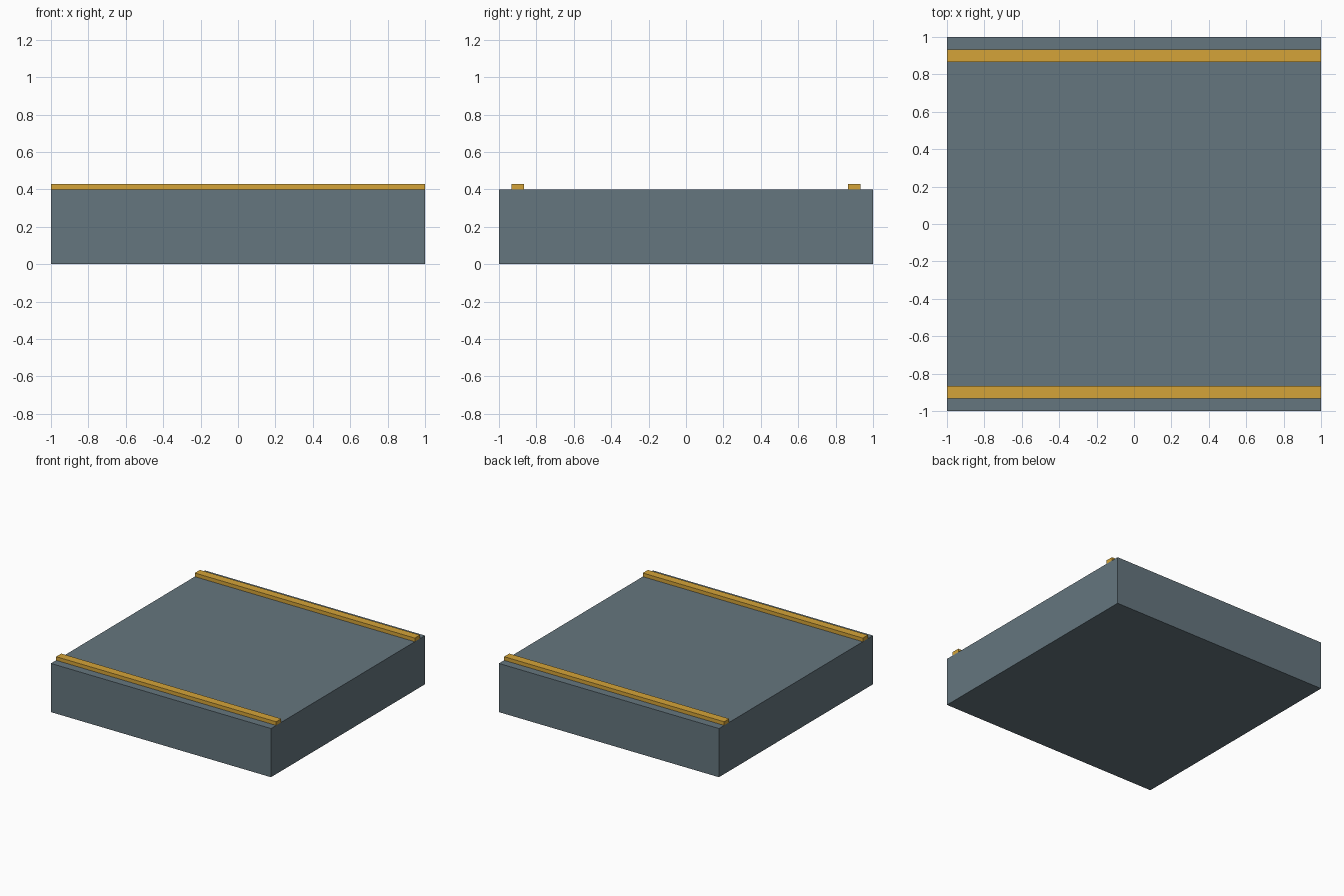
import bpy

if "Cube" in bpy.data.objects:
    bpy.data.objects.remove(bpy.data.objects["Cube"])


def material(name, color):
    mat = bpy.data.materials.new(name)
    mat.diffuse_color = (*color, 1)
    mat.use_nodes = True
    mat.node_tree.nodes["Principled BSDF"].inputs["Base Color"].default_value = mat.diffuse_color
    return mat


def box(name, size, center, mat):
    bpy.ops.mesh.primitive_cube_add(size=1, location=center)
    obj = bpy.context.object
    obj.name = name
    obj.scale = size
    bpy.ops.object.transform_apply(location=False, rotation=False, scale=True)
    obj.data.materials.append(mat)
    return obj


slate = material("slate", (0.13, 0.18, 0.21))
amber = material("amber", (0.66, 0.37, 0.04))

# Square platform slab
box("platform", (2, 2, 0.4), (0, 0, 0.2), slate)

# Raised edge strips running along x, near the front and back edges
for name, side in (("front_edge_strip", -1), ("back_edge_strip", 1)):
    box(name, (2, 0.066, 0.03), (0, side * 0.9, 0.415), amber)
